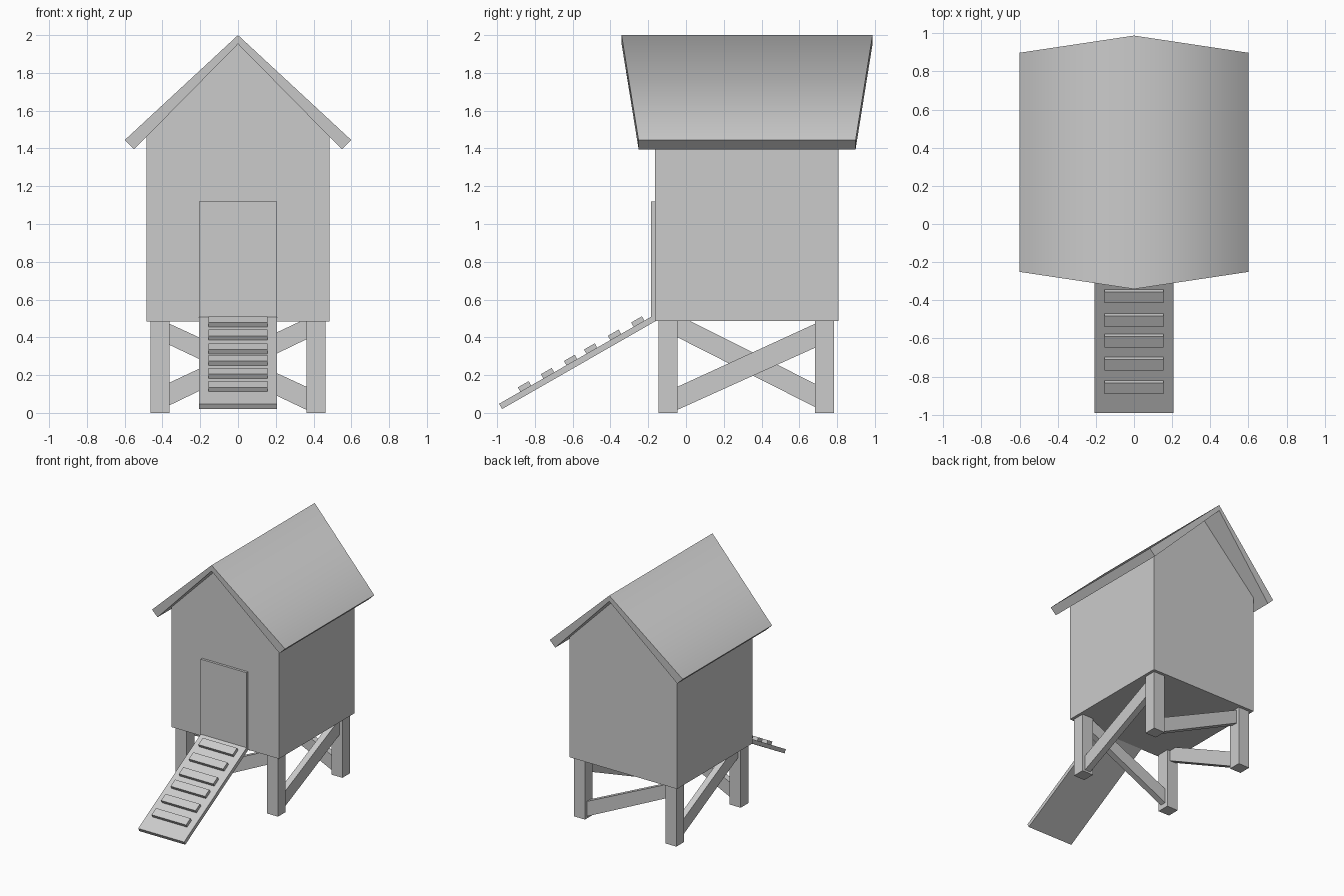
import bpy, bmesh, math
from mathutils import Matrix, Vector

if "Cube" in bpy.data.objects:
    bpy.data.objects.remove(bpy.data.objects["Cube"])


def make(name, bm):
    bmesh.ops.recalc_face_normals(bm, faces=bm.faces)
    mesh = bpy.data.meshes.new(name)
    bm.to_mesh(mesh)
    bm.free()
    ob = bpy.data.objects.new(name, mesh)
    bpy.context.collection.objects.link(ob)
    return ob


def loft(name, ring_a, ring_b):
    """Closed solid between two matching outlines."""
    bm = bmesh.new()
    a = [bm.verts.new(p) for p in ring_a]
    b = [bm.verts.new(p) for p in ring_b]
    bm.faces.new(a)
    bm.faces.new(b)
    n = len(a)
    for i in range(n):
        j = (i + 1) % n
        bm.faces.new((a[i], a[j], b[j], b[i]))
    return make(name, bm)


def box(name, center, size, tilt=0.0):
    bm = bmesh.new()
    bmesh.ops.create_cube(bm, size=1)
    m = (Matrix.Translation(center) @ Matrix.Rotation(tilt, 4, 'X')
         @ Matrix.Diagonal((*size, 1)))
    bm.transform(m)
    return make(name, bm)


# House body with gables
gable = [(-.485, .485), (.485, .485), (.485, 1.465), (0, 1.957), (-.485, 1.465)]
loft("house_body", [(x, -.165, z) for x, z in gable], [(x, .808, z) for x, z in gable])

# Roof: chevron slab whose gable ends lean out towards the ridge
chevron = [(0, 2.0), (.6, 1.444), (.55, 1.395), (0, 1.953), (-.55, 1.395), (-.6, 1.444)]


def flare(x):
    return .09 * min(abs(x) / .55, 1)


roof = loft("roof", [(x, -.341 + flare(x), z) for x, z in chevron],
            [(x, .988 - flare(x), z) for x, z in chevron])
# Only the ridge is smooth shaded
for p in roof.data.polygons:
    p.use_smooth = True
for e in roof.data.edges:
    a, b = (roof.data.vertices[i].co for i in e.vertices)
    e.use_edge_sharp = not (a.z > 1.99 and b.z > 1.99)

# Door
box("door", (0, -.17, .805), (.414, .03, .63))

# Ramp with slats
low, high = Vector((0, -.982, .034)), Vector((0, -.17, .499))
run = high - low
tilt = math.atan2(run.z, run.y)
normal = Vector((0, -math.sin(tilt), math.cos(tilt)))
box("ramp", (low + high) / 2, (.414, run.length, .032), tilt)
for i, y in enumerate((-.255, -.378, -.505, -.611, -.733, -.855)):
    on_ramp = low + run * ((y + .007 * 2 - low.y) / run.y)
    box(f"ramp_slat_{i + 1}", on_ramp + normal * .028, (.31, .066, .028), tilt)

# Legs
for side, x in (("left", -.412), ("right", .412)):
    for end, y in (("front", -.095), ("back", .734)):
        box(f"{end}_{side}_leg", (x, y, .243), (.1, .1, .486))

# Braces: (low start, high end, z of bottom and top at each end)
braces = {
    "front": ((-.363, -.095), (.363, -.095), (.04, .16), (.39, .50)),
    "right": ((.412, -.045), (.412, .684), (.016, .138), (.345, .472)),
    "back": ((.363, .734), (-.363, .734), (.016, .138), (.36, .472)),
    "left": ((-.412, .684), (-.412, -.045), (.03, .154), (.40, .52)),
}
for name, (p, q, za, zb) in braces.items():
    p, q = Vector((*p, 0)), Vector((*q, 0))
    along = (q - p).normalized()
    out = Vector((-along.y, along.x, 0)) * .025
    up = Vector((0, 0, 1))
    outline = [p + up * za[0], q + up * zb[0], q + up * zb[1], p + up * za[1]]
    loft(f"{name}_brace", [v - out for v in outline], [v + out for v in outline])
